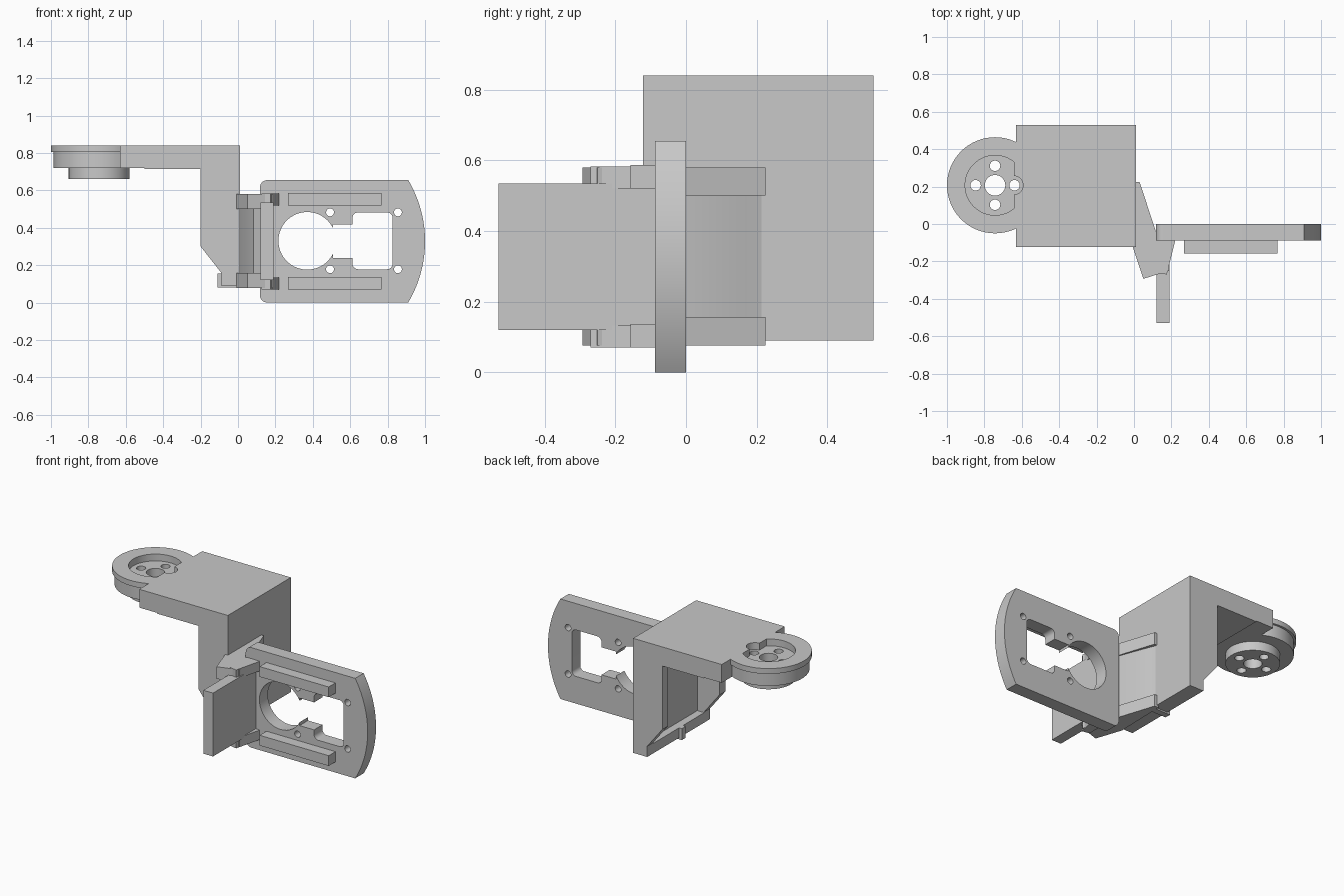
import bpy, math

cube = bpy.data.objects.get("Cube")
if cube:
    bpy.data.objects.remove(cube, do_unlink=True)

GREY = (0.58, 0.58, 0.58, 1)
mat = bpy.data.materials.new("plain_grey")
mat.use_nodes = True
mat.diffuse_color = GREY
bsdf = mat.node_tree.nodes["Principled BSDF"]
bsdf.inputs["Base Color"].default_value = GREY
bsdf.inputs["Roughness"].default_value = 0.7


def prism(name, outline, lo, hi, axis="z"):
    """Extrude a 2D outline along y (outline in x, z) or z (outline in x, y)."""
    area = sum(a[0] * b[1] - b[0] * a[1]
               for a, b in zip(outline, outline[1:] + outline[:1]))
    if (area < 0) != (axis == "y"):
        outline = outline[::-1]
    put = (lambda p, h: (p[0], h, p[1])) if axis == "y" else (lambda p, h: (p[0], p[1], h))
    n = len(outline)
    verts = [put(p, lo) for p in outline] + [put(p, hi) for p in outline]
    faces = [tuple(reversed(range(n))), tuple(range(n, 2 * n))]
    faces += [(i, (i + 1) % n, n + (i + 1) % n, n + i) for i in range(n)]
    mesh = bpy.data.meshes.new(name)
    mesh.from_pydata(verts, [], faces)
    mesh.materials.append(mat)
    ob = bpy.data.objects.new(name, mesh)
    bpy.context.collection.objects.link(ob)
    return ob


def arc(cx, cy, r, start=0, end=360, steps=64):
    full = end - start == 360
    count = steps if full else steps + 1
    angles = [math.radians(start + (end - start) * i / steps) for i in range(count)]
    return [(cx + r * math.cos(a), cy + r * math.sin(a)) for a in angles]


def rounded(x0, x1, y0, y1, r):
    corners = ((x1 - r, y1 - r), (x0 + r, y1 - r), (x0 + r, y0 + r), (x1 - r, y0 + r))
    return [p for i, (cx, cy) in enumerate(corners)
            for p in arc(cx, cy, r, 90 * i, 90 * i + 90, 6)]


def rect(x0, x1, y0, y1):
    return [(x0, y0), (x1, y0), (x1, y1), (x0, y1)]


def combine(ob, others, operation="DIFFERENCE"):
    """Apply boolean operations and drop the helper objects."""
    bpy.context.view_layer.objects.active = ob
    for other in others:
        other.hide_render = True
        mod = ob.modifiers.new("bool", "BOOLEAN")
        mod.operation = operation
        mod.solver = "EXACT"
        mod.object = other
        bpy.ops.object.modifier_apply(modifier=mod.name)
        bpy.data.objects.remove(other, do_unlink=True)


def smooth(ob):
    bpy.ops.object.select_all(action="DESELECT")
    ob.select_set(True)
    bpy.context.view_layer.objects.active = ob
    bpy.ops.object.shade_smooth_by_angle(angle=math.radians(30))


# Angled bracket: top plate, leg with a chamfered foot, pocket between side gussets
bracket = prism("bracket", [(-0.63, 0.84), (0.012, 0.84), (0.012, 0.09), (-0.09, 0.09),
                            (-0.09, 0.16), (-0.2, 0.3), (-0.2, 0.715), (-0.5, 0.715),
                            (-0.5, 0.72), (-0.63, 0.72)], -0.122, 0.53, "y")
combine(bracket, [prism("pocket", rect(-0.3, -0.04, -0.06, 0.47), 0.155, 0.714)])

# Round mount with flange, barrel and lower boss
CX, CY = -0.743, 0.207
mount = prism("round_mount", arc(CX, CY, 0.257), 0.805, 0.84)
combine(mount, [prism("barrel", arc(CX, CY, 0.243), 0.72, 0.82),
                prism("boss", arc(CX, CY, 0.162), 0.66, 0.75)], "UNION")
combine(bracket, [mount], "UNION")

# Dished recess, centre bore and screw holes
FLOOR = 0.795
dish = prism("dish", [p for p in arc(CX, CY, 0.16) if p[0] < -0.63], FLOOR, 0.9)
holes = [prism("bore", arc(CX, CY, 0.055, steps=32), 0.6, 0.9),
         prism("key", arc(-0.643, CY, 0.05, steps=32), FLOOR, 0.9)]
for i in range(4):
    a = math.radians(90 * i)
    holes.append(prism("screw", arc(CX + 0.104 * math.cos(a), CY + 0.104 * math.sin(a),
                                    0.028, steps=24), 0.6, 0.9))
combine(bracket, [dish] + holes)
smooth(bracket)

# Face plate with a bowed outer end
bow = 0.09
half = 0.3275
R = (half ** 2 + bow ** 2) / (2 * bow)
sweep = math.degrees(math.asin(half / R))
outline = (arc(1 - R, half, R, -sweep, sweep, 32)
           + arc(0.157, 0.615, 0.04, 90, 180, 6) + arc(0.157, 0.04, 0.04, 180, 270, 6))
plate = prism("face_plate", outline, -0.087, 0, "y")
cuts = [arc(0.37, 0.33, 0.154), rect(0.507, 0.65, 0.238, 0.418),
        rounded(0.612, 0.827, 0.178, 0.482, 0.03)]
cuts += [arc(x, z, 0.021, steps=24) for x in (0.492, 0.855) for z in (0.178, 0.482)]
combine(plate, [prism("cut", c, -0.2, 0.1, "y") for c in cuts])
smooth(plate)

# Ribs on the face plate
for name, z in (("lower_rib", 0.07), ("upper_rib", 0.52)):
    prism(name, rect(0.267, 0.767, -0.157, -0.084), z, z + 0.067)

# Thin slanted web linking bracket and plate, blending into the bracket wall
web = prism("link_web", [(0.008, 0.225), (0.017, 0.2), (0.03, 0.17), (0.046, 0.13),
                         (0.125, -0.08), (0.125, -0.11), (0.082, -0.125), (0.008, 0.08)],
            0.15, 0.505)
smooth(web)

# Hinge lugs and clips at both ends of the link
lug = [(0.0, 0.225), (0.03, 0.225), (0.12, -0.05), (0.145, -0.11),
       (0.187, -0.25), (0.05, -0.293), (-0.008, -0.12)]
clip = [(0.125, -0.08), (0.22, -0.09), (0.175, -0.27), (0.125, -0.26)]
for side, z, cz in (("lower", 0.077, 0.07), ("upper", 0.5, 0.52)):
    prism(side + "_lug", lug, z, z + 0.08)
    prism(side + "_clip", clip, cz, cz + 0.063)
prism("lug_tail", rect(-0.11, 0.01, 0.16, 0.2), 0.08, 0.155)

# Upright flap standing out from the face plate
prism("flap", rect(0.12, 0.19, -0.53, -0.08), 0.12, 0.535)
